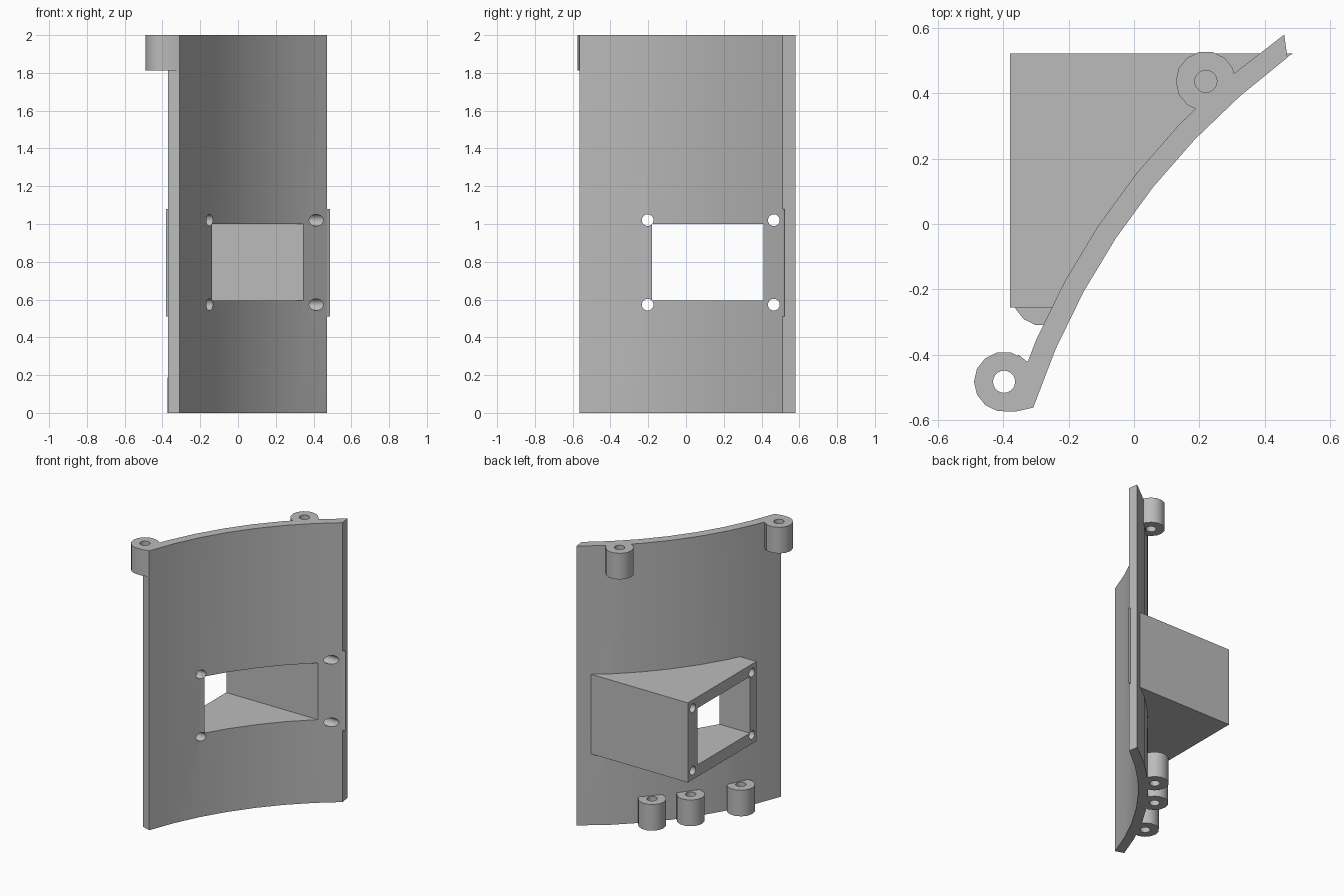
import bpy, bmesh
from math import cos, sin, radians, tau

cube = bpy.data.objects.get("Cube")
if cube:
    bpy.data.objects.remove(cube)

grey = bpy.data.materials.new("plain grey")
grey.use_nodes = True
grey.diffuse_color = (0.5, 0.5, 0.5, 1)
grey.node_tree.nodes["Principled BSDF"].inputs["Base Color"].default_value = (0.5, 0.5, 0.5, 1)

# Centre and radii of the curved wall
CX, CY, FRONT, BACK = 1.77, -1.255, 2.191, 2.257
ANGLES = [radians(161.6 - 5.06 * i) for i in range(8)]


def arc(radius, angles):
    return [(CX + radius * cos(a), CY + radius * sin(a)) for a in angles]


def circle(x, y, r, n):
    return [(x + r * cos(tau * i / n), y + r * sin(tau * i / n)) for i in range(n)]


def prism(name, outline, start, end, along_x=False):
    """Extrude an outline along z, or a (y, z) outline along x."""
    bm = bmesh.new()
    place = (lambda p, t: (t, *p)) if along_x else (lambda p, t: (*p, t))
    low = [bm.verts.new(place(p, start)) for p in outline]
    high = [bm.verts.new(place(p, end)) for p in outline]
    bm.faces.new(low)
    bm.faces.new(high)
    for i in range(len(low)):
        j = (i + 1) % len(low)
        bm.faces.new((low[i], low[j], high[j], high[i]))
    bmesh.ops.recalc_face_normals(bm, faces=bm.faces)
    mesh = bpy.data.meshes.new(name)
    bm.to_mesh(mesh)
    bm.free()
    mesh.materials.append(grey)
    obj = bpy.data.objects.new(name, mesh)
    bpy.context.collection.objects.link(obj)
    return obj


def combine(obj, others, operation):
    """Apply booleans to a part, then remove the helpers."""
    for other in others:
        mod = obj.modifiers.new("cut", "BOOLEAN")
        mod.operation, mod.object, mod.solver = operation, other, "EXACT"
    bpy.context.view_layer.update()
    graph = bpy.context.evaluated_depsgraph_get()
    mesh = bpy.data.meshes.new_from_object(obj.evaluated_get(graph))
    obj.modifiers.clear()
    obj.data = mesh
    for other in others:
        bpy.data.objects.remove(other)


def smooth(obj):
    bpy.ops.object.select_all(action="DESELECT")
    obj.select_set(True)
    bpy.context.view_layer.objects.active = obj
    bpy.ops.object.shade_smooth_by_angle(angle=radians(32))


def duct_cutters():
    """Rectangular passage and four screw holes, all running along x."""
    window = [(-0.18, 0.595), (0.41, 0.595), (0.41, 1.0), (-0.18, 1.0)]
    cutters = [prism("window_cutter", window, -1, 1, True)]
    for y in (-0.203, 0.465):
        for z in (0.573, 1.02):
            cutters.append(prism("hole_cutter", circle(y, z, 0.031, 20), -1, 1, True))
    for c in cutters:
        c.hide_render = True
    return cutters


# Curved wall with square-cut ends
wall_outline = arc(FRONT, ANGLES[:-1]) + [(0.47, 0.51), (0.46, 0.58)]
wall_outline += arc(BACK, ANGLES[:-1])[::-1]
wall = prism("curved_wall", wall_outline, 0, 2)
combine(wall, duct_cutters(), "DIFFERENCE")
smooth(wall)

# Duct housing, buried in the wall thickness, with a small lip at the wall end
duct_outline = [(-0.38, -0.255), (-0.21, -0.255)]
duct_outline += arc((FRONT + BACK) / 2, ANGLES[2:-1])
duct_outline += [(0.468, 0.511), (0.487, 0.522), (-0.38, 0.522)]
duct = prism("duct_housing", duct_outline, 0.51, 1.08)
combine(duct, duct_cutters(), "DIFFERENCE")
smooth(duct)

# Screw bosses on the back of the wall
HEIGHT = 0.187
bosses = [("upper_left_boss", 0.22, 0.437, 2 - HEIGHT),
          ("upper_right_boss", -0.398, -0.483, 2 - HEIGHT),
          ("lower_left_boss", 0.065, 0.29, 0),
          ("lower_middle_boss", -0.10, 0.09, 0),
          ("lower_right_boss", -0.28, -0.22, 0)]
for name, x, y, z in bosses:
    boss = prism(name, circle(x, y, 0.092, 14), z, z + HEIGHT)
    if name == "upper_right_boss":
        # Web joining the overhanging boss to the wall end
        web = [(-0.40, -0.574), (-0.36, -0.574), (-0.312, -0.563),
               (-0.322, -0.425), (-0.355, -0.40)]
        combine(boss, [prism("boss_web", web, z, z + HEIGHT)], "UNION")
    bore = prism("bore_cutter", circle(x, y, 0.034, 20), z - 0.1, z + HEIGHT + 0.1)
    combine(boss, [bore], "DIFFERENCE")
    smooth(boss)
